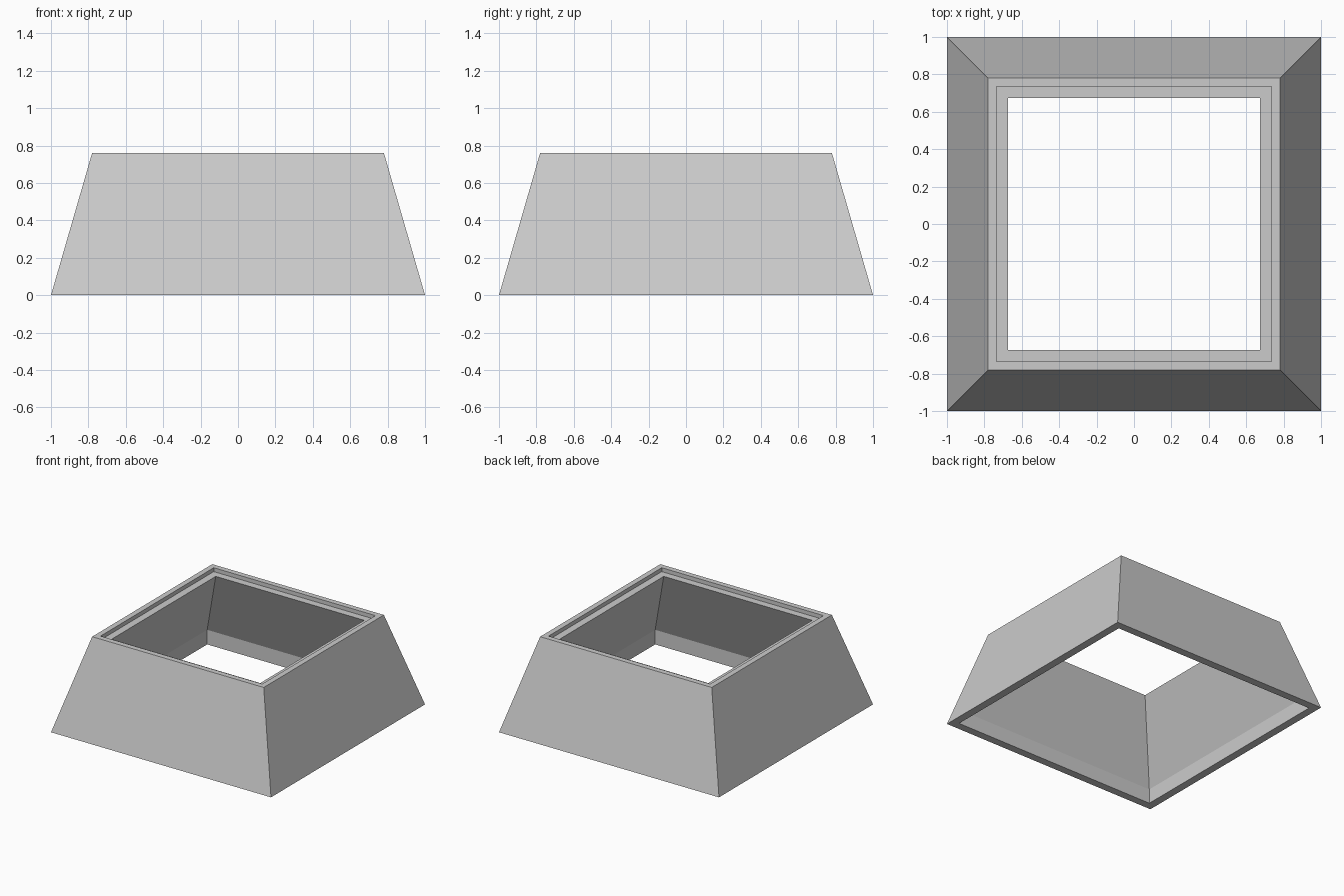
import bpy
import bmesh

default = bpy.data.objects.get("Cube")
if default:
    bpy.data.objects.remove(default, do_unlink=True)

# One plain grey for the whole shell
grey = bpy.data.materials.new("light_grey")
grey.use_nodes = True
colour = (0.6, 0.6, 0.6, 1.0)
grey.diffuse_color = colour
grey.node_tree.nodes["Principled BSDF"].inputs["Base Color"].default_value = colour

# Wall cross-section as (half width, height): outer slope, top rim,
# recessed ledge, inner slope, upright foot
PROFILE = [(1.0, 0.0), (0.78, 0.76), (0.735, 0.76), (0.735, 0.728),
           (0.675, 0.728), (0.935, 0.12), (0.935, 0.0)]
CORNERS = [(-1, -1), (1, -1), (1, 1), (-1, 1)]


def square_shell(name, profile, material):
    """Sweep a closed wall profile round a square."""
    bm = bmesh.new()
    rings = [[bm.verts.new((x * r, y * r, z)) for x, y in CORNERS]
             for r, z in profile]
    for i, ring in enumerate(rings):
        after = rings[(i + 1) % len(rings)]
        for a in range(4):
            b = (a + 1) % 4
            bm.faces.new((ring[a], ring[b], after[b], after[a]))
    bmesh.ops.recalc_face_normals(bm, faces=bm.faces)
    mesh = bpy.data.meshes.new(name)
    bm.to_mesh(mesh)
    bm.free()
    mesh.materials.append(material)
    obj = bpy.data.objects.new(name, mesh)
    bpy.context.collection.objects.link(obj)
    return obj


square_shell("tapered_square_frame", PROFILE, grey)
